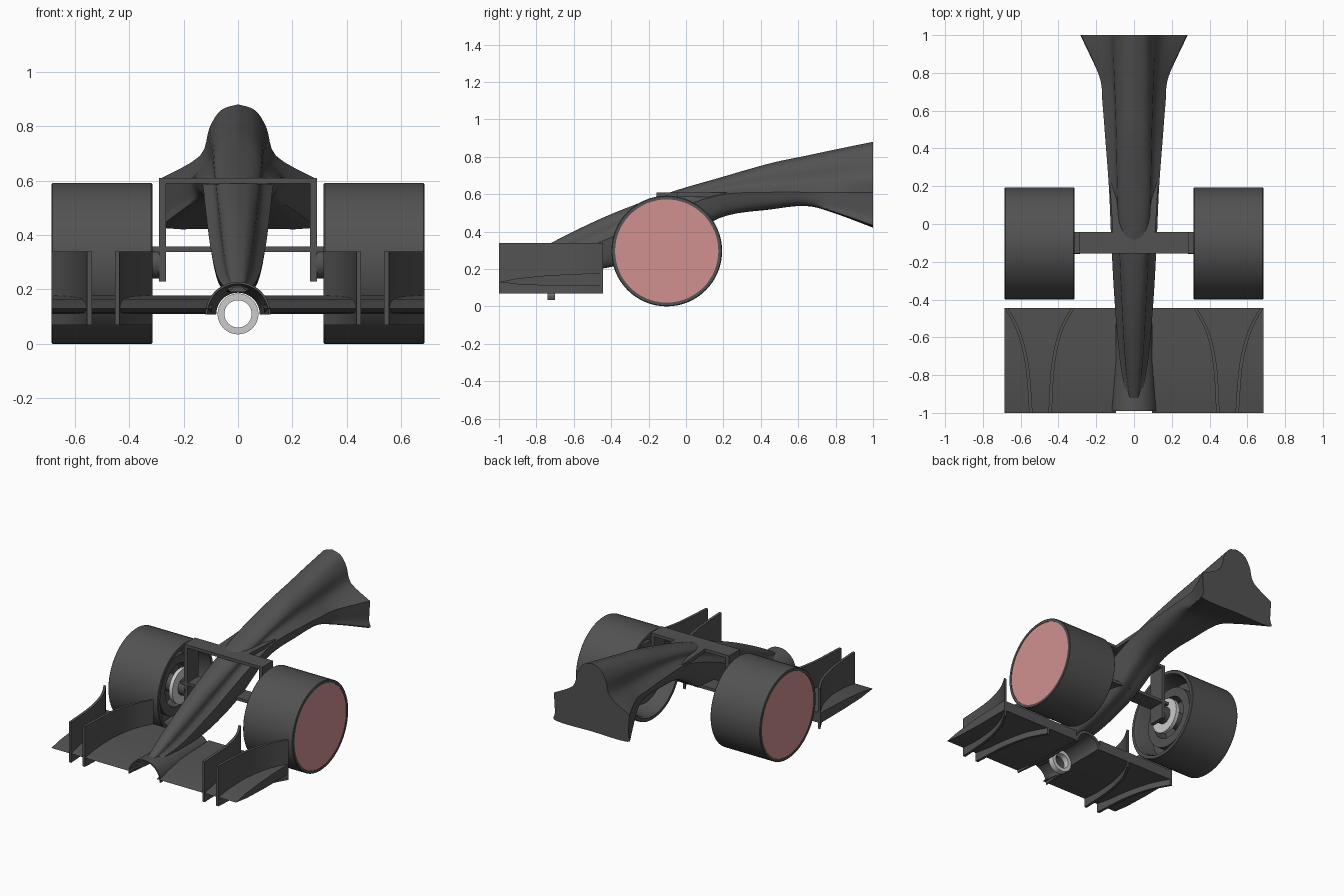
import bpy, bmesh, math

if "Cube" in bpy.data.objects:
    bpy.data.objects.remove(bpy.data.objects["Cube"])


def material(name, rgb):
    m = bpy.data.materials.new(name)
    m.diffuse_color = (*rgb, 1)
    m.use_nodes = True
    m.node_tree.nodes["Principled BSDF"].inputs["Base Color"].default_value = m.diffuse_color
    return m


DARK = material("carbon_dark", (0.085, 0.085, 0.085))
PINK = material("cover_pink", (0.64, 0.28, 0.28))
LIGHT = material("metal_light", (0.6, 0.6, 0.6))


def finish(name, bm, mat=DARK, mirror=False, angle=35):
    bmesh.ops.remove_doubles(bm, verts=bm.verts, dist=1e-5)
    bmesh.ops.recalc_face_normals(bm, faces=bm.faces)
    me = bpy.data.meshes.new(name)
    bm.to_mesh(me)
    bm.free()
    me.materials.append(mat)
    ob = bpy.data.objects.new(name, me)
    bpy.context.collection.objects.link(ob)
    bpy.ops.object.select_all(action='DESELECT')
    ob.select_set(True)
    bpy.context.view_layer.objects.active = ob
    bpy.ops.object.shade_smooth_by_angle(angle=math.radians(angle))
    if mirror:
        ob.modifiers.new("mirror", 'MIRROR')
    return ob


def spline(pts, steps):
    """Catmull-Rom through tuples of any length."""
    out = []
    n = len(pts)
    for i in range(n - 1):
        p1, p2 = pts[i], pts[i + 1]
        p0 = pts[i - 1] if i else p1
        p3 = pts[i + 2] if i + 2 < n else p2
        for k in range(steps):
            t = k / steps
            out.append(tuple(
                0.5 * (2*b + (c - a)*t + (2*a - 5*b + 4*c - d)*t*t + (3*b - a - 3*c + d)*t**3)
                for a, b, c, d in zip(p0, p1, p2, p3)))
    return out + [pts[-1]]


def loft(name, rings, mirror=False, caps=True, mat=DARK, wrap=False, angle=35):
    """Skin closed rings of points; wrap joins last ring to the first."""
    bm = bmesh.new()
    vs = [[bm.verts.new(p) for p in r] for r in rings]
    n = len(vs[0])
    pairs = list(zip(vs, vs[1:])) + ([(vs[-1], vs[0])] if wrap else [])
    for a, b in pairs:
        for i in range(n):
            j = (i + 1) % n
            bm.faces.new((a[i], a[j], b[j], b[i]))
    if caps and not wrap:
        bm.faces.new(vs[0])
        bm.faces.new(vs[-1])
    return finish(name, bm, mat, mirror, angle)


def lathe(name, prof, y, z, axis='x', mat=DARK, mirror=True, seg=64):
    """Revolve a closed (position, radius) outline around an x or y axis."""
    rings = []
    for i in range(seg):
        a = 2 * math.pi * i / seg
        c, s = math.cos(a), math.sin(a)
        if axis == 'x':
            rings.append([(h, y + r*c, z + r*s) for h, r in prof])
        else:
            rings.append([(r*c, y + h, z + r*s) for h, r in prof])
    return loft(name, rings, mirror, False, mat, True)


def tube(x0, x1, r0, r1):
    return [(x0, r0), (x0, r1), (x1, r1), (x1, r0)]


def box(name, x, y, z, mirror=False):
    rings = [[(a, y[0], z[0]), (a, y[1], z[0]), (a, y[1], z[1]), (a, y[0], z[1])] for a in x]
    return loft(name, rings, mirror)


# Nose and body: y, top, bottom, crown width, widest half-width, its height, underside factors
stations = [
    (-.95, .21, .19, .020, .035, .197, .8, .5),
    (-.72, .34, .19, .045, .075, .245, .8, .5),
    (-.42, .485, .21, .062, .102, .36, .8, .5),
    (-.10, .605, .31, .075, .120, .50, .8, .5),
    (.18, .688, .475, .085, .132, .595, .8, .5),
    (.45, .765, .52, .090, .152, .61, .85, .55),
    (.64, .805, .538, .095, .167, .61, .9, .65),
    (.78, .835, .505, .100, .183, .61, .97, .9),
    (1.0, .88, .425, .105, .280, .61, .97, .945)]
rings = []
for y, zt, zb, a, w, zs, k, k2 in spline(stations, 6):
    h = zt - zs
    upper = spline([(0, zt), (.6*a, zt - .08*h), (a, zt - .32*h),
                    (a + .2*(w - a), zt - .7*h), (w, zs)], 4)
    lower = spline([(w, zs), (k*w, zb + .3*(zs - zb)), (k2*w, zb), (0, zb)], 4)
    half = upper + lower[1:]
    rings.append([(x, y, z) for x, z in half] + [(-x, y, z) for x, z in half[-2:0:-1]])
loft("nose_body", rings)

# Flat deck shoulder beside the nose ridge
loft("deck_shoulder", [[(-w, y, .585), (w, y, .585), (w, y, .61), (-w, y, .61)]
                       for y, w in ((-.08, .11), (.22, .128))])

# Front wing: wedge aerofoil on each side
foil = [(-1, .13), (-.9, .15), (-.75, .165), (-.6, .173), (-.445, .178),
        (-.445, .11), (-.7, .11), (-.88, .116)]
loft("front_wing", [[(x, y, z) for y, z in foil] for x in (.095, .685)], mirror=True)

# Curved upright vanes on the wing
for name, path, t in (
        ("outer_vane", [(.555, -1), (.575, -.75), (.62, -.57), (.685, -.445)], -.018),
        ("inner_vane", [(.435, -1), (.42, -.75), (.38, -.57), (.315, -.445)], .018)):
    loft(name, [[(x, y, .07), (x + t, y, .07), (x + t, y, .34), (x, y, .34)]
                for x, y in spline(path, 6)], mirror=True)

# Open half-tunnel under the nose
arch = []
for y, ro, ri in ((-.99, .12, .112), (-.72, .112, .08), (-.445, .10, .08)):
    angs = [math.pi * i / 24 for i in range(25)]
    arch.append([(ro*math.cos(a), y, .108 + ro*math.sin(a)) for a in angs] +
                [(ri*math.cos(a), y, .108 + ri*math.sin(a)) for a in reversed(angs)])
loft("nose_tunnel", arch)
lathe("hanging_ring", tube(-.02, .02, .05, .075), -.72, .11, 'y', LIGHT, False)

# Wheels
WY, WZ = -.103, .296
lathe("tyre", [(.315, .272), (.315, .292), (.319, .296), (.681, .296), (.685, .292),
               (.685, .276), (.655, .276), (.655, .262), (.335, .262)], WY, WZ)
lathe("wheel_cover", tube(.668, .682, 0, .277), WY, WZ, mat=PINK)
lathe("wheel_disc", tube(.46, .49, 0, .264), WY, WZ)
lathe("brake_drum", tube(.37, .47, .14, .20), WY, WZ)
lathe("hub_ring", tube(.335, .36, .05, .115), WY, WZ, mat=LIGHT)
lathe("axle_stub", tube(.285, .47, 0, .056), WY, WZ)

# Axle beam and portal frame
FY = (-.157, -.042)
box("axle_beam", (-.315, .315), FY, (.338, .358))
box("frame_top", (-.29, .29), FY, (.59, .61))
box("frame_upright", (.265, .29), FY, (.23, .60), mirror=True)
